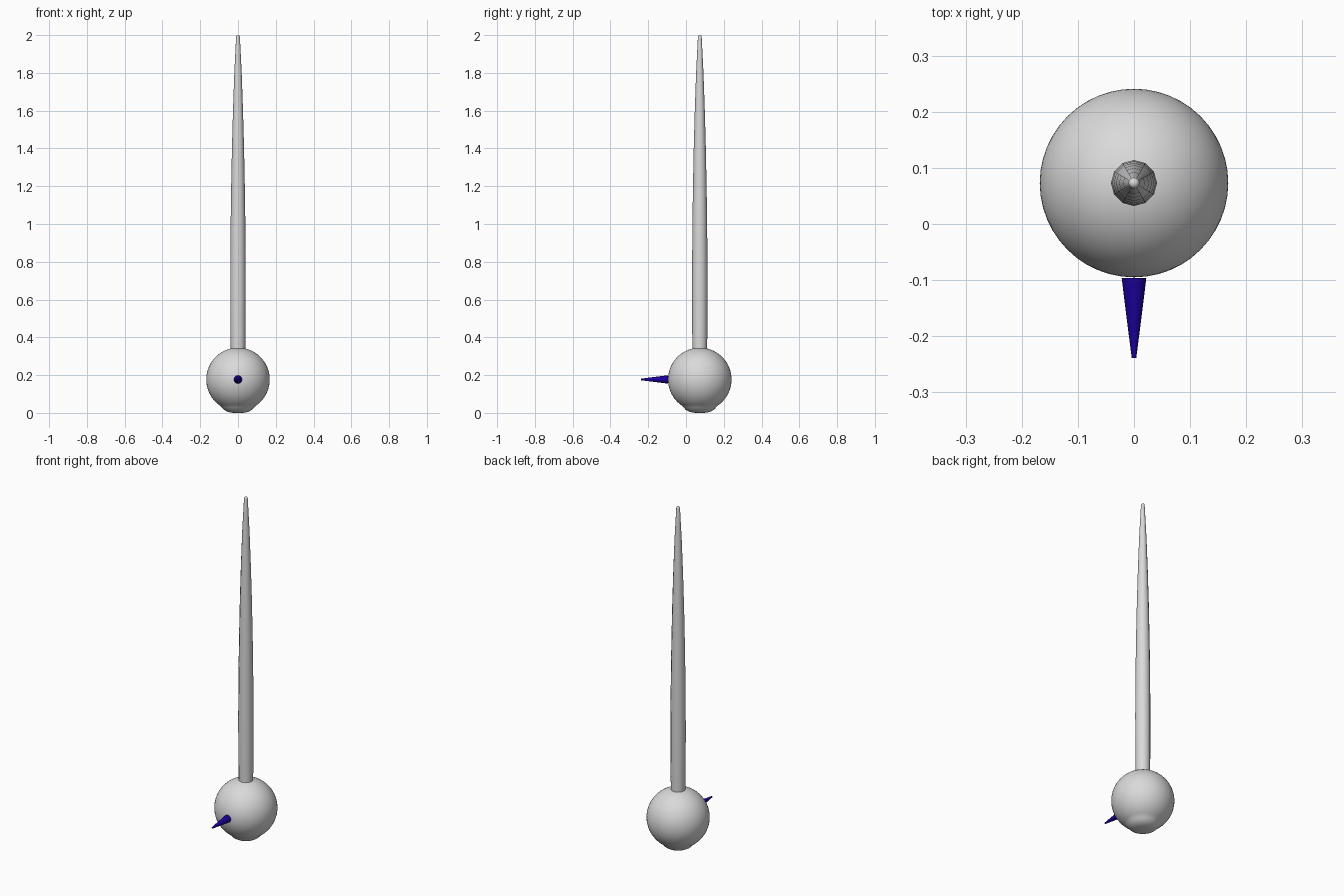
import bpy
import bmesh
import math

cube = bpy.data.objects.get("Cube")
if cube:
    bpy.data.objects.remove(cube, do_unlink=True)

CENTRE_Y = 0.073
CENTRE_Z = 0.177
RADIUS = 0.168


def material(name, colour):
    mat = bpy.data.materials.new(name)
    mat.use_nodes = True
    mat.diffuse_color = colour
    mat.node_tree.nodes["Principled BSDF"].inputs["Base Color"].default_value = colour
    return mat


def lathe(name, profile, sides, mat, location, rotation=(0, 0, 0)):
    """Closed smooth solid from (radius, height) points along local z."""
    bm = bmesh.new()
    rings = []
    for r, h in profile:
        angles = [math.tau * i / sides for i in range(sides)]
        rings.append([bm.verts.new((r * math.cos(a), r * math.sin(a), h)) for a in angles])
    for low, high in zip(rings, rings[1:]):
        for i in range(sides):
            j = (i + 1) % sides
            bm.faces.new((low[i], low[j], high[j], high[i]))
    bm.faces.new(rings[0][::-1])
    bm.faces.new(rings[-1])
    mesh = bpy.data.meshes.new(name)
    bm.to_mesh(mesh)
    bm.free()
    mesh.materials.append(mat)
    obj = bpy.data.objects.new(name, mesh)
    bpy.context.collection.objects.link(obj)
    obj.location = location
    obj.rotation_euler = rotation
    bpy.ops.object.select_all(action="DESELECT")
    obj.select_set(True)
    bpy.context.view_layer.objects.active = obj
    bpy.ops.object.shade_smooth_by_angle(angle=math.radians(40))


grey = material("light grey", (0.7, 0.7, 0.7, 1))
blue = material("dark blue", (0.012, 0.0, 0.33, 1))

# Round body with a slightly swollen underside
underside = [(0.008, 0), (0.035, 0.001), (0.058, 0.007), (0.075, 0.017), (0.086, 0.029)]
arc = [math.radians(a) for a in range(-56, 90, 4)]
ball = [(RADIUS * math.cos(a), CENTRE_Z + RADIUS * math.sin(a)) for a in arc]
lathe("body", underside + ball, 48, grey, (0, CENTRE_Y, 0))

# Long tapered rod standing on the body, with a rounded tip
rod = [(0.038, 0.3), (0.04, 0.42), (0.041, 0.7), (0.039, 1.0), (0.036, 1.2),
       (0.032, 1.4), (0.0265, 1.6), (0.0195, 1.8), (0.0145, 1.9),
       (0.010, 1.99), (0.008, 1.997), (0.004, 2.0)]
lathe("rod", rod, 12, grey, (0, CENTRE_Y, 0))

# Thin spike pointing forward
spike = [(0.022, 0), (0.0125, 0.077), (0.004, 0.143)]
lathe("spike", spike, 12, blue, (0, -0.096, CENTRE_Z), (math.pi / 2, 0, 0))
